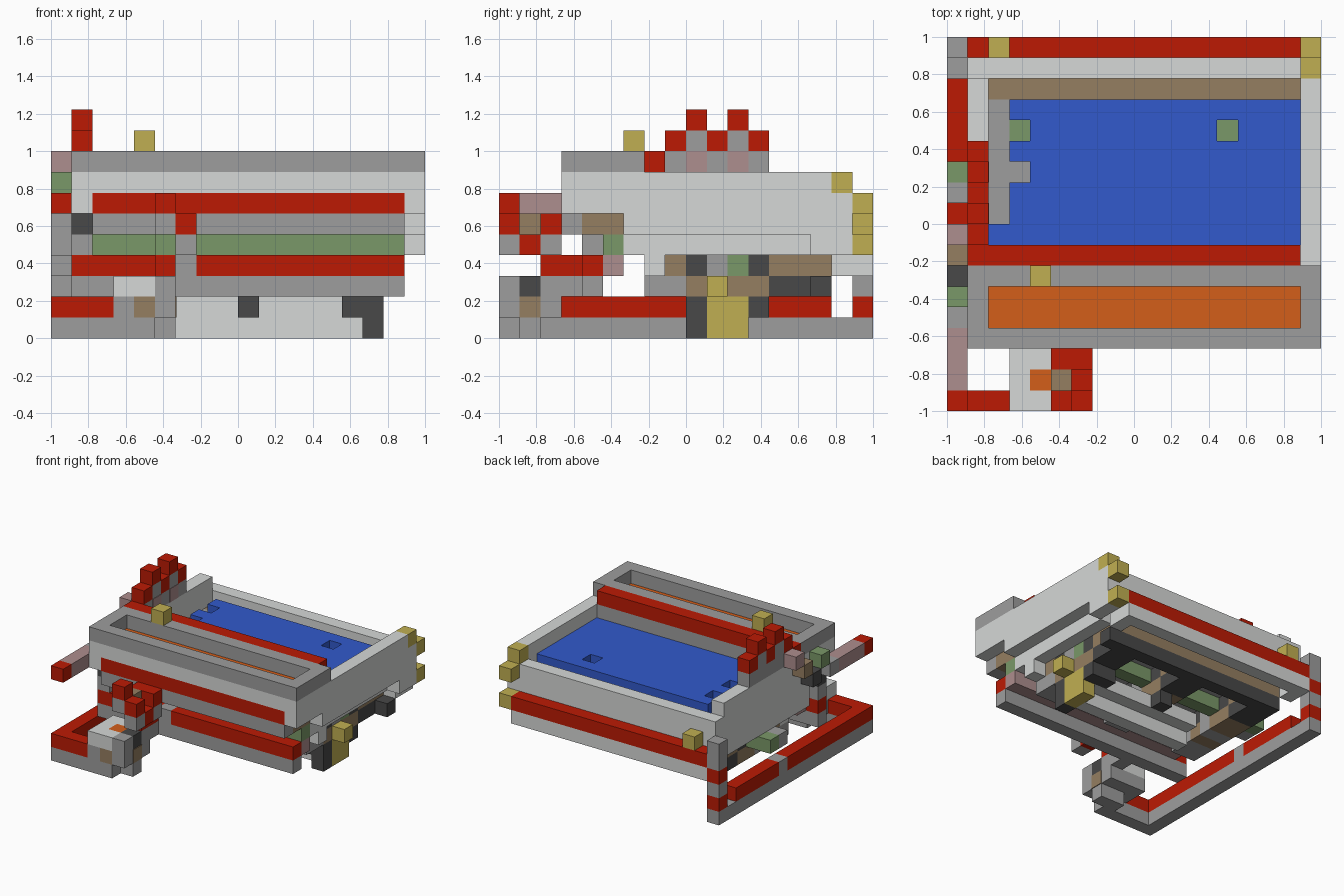
import bpy, bmesh
from mathutils import Vector

start = bpy.data.objects.get("Cube")
if start:
    bpy.data.objects.remove(start)

U = 1 / 9            # edge of one block; the model is 18 blocks wide and deep
HALF = 9


def to_linear(c):
    c /= 255
    return c / 12.92 if c <= 0.04045 else ((c + 0.055) / 1.055) ** 2.4


def material(name, *rgb):
    mat = bpy.data.materials.new(name)
    mat.use_nodes = True
    col = [to_linear(c) for c in rgb] + [1]
    mat.diffuse_color = col
    mat.node_tree.nodes["Principled BSDF"].inputs["Base Color"].default_value = col
    return mat


RED = material("red", 188, 26, 4)
LIGHT = material("light grey", 214, 216, 215)
GREY = material("mid grey", 157, 157, 157)
DARK = material("charcoal", 72, 72, 72)
BLUE = material("blue", 50, 90, 204)
ORANGE = material("orange", 212, 94, 26)
BROWN = material("brown", 149, 126, 97)
GREEN = material("sage green", 122, 152, 104)
YELLOW = material("mustard", 192, 175, 82)
PINK = material("dusty pink", 174, 142, 142)


def finish(bm, name, mat):
    bmesh.ops.recalc_face_normals(bm, faces=bm.faces)
    mesh = bpy.data.meshes.new(name)
    bm.to_mesh(mesh)
    bm.free()
    mesh.materials.append(mat)
    obj = bpy.data.objects.new(name, mesh)
    bpy.context.collection.objects.link(obj)


def box(name, mat, x, y, z):
    """Box in block units; each range is (start, end) or a single block."""
    spans = [(r, r + 1) if isinstance(r, int) else r for r in (x, y, z)]
    bm = bmesh.new()
    bmesh.ops.create_cube(bm, size=1)
    for v in bm.verts:
        p = [a if c < 0 else b for c, (a, b) in zip(v.co, spans)]
        v.co = Vector((p[0] - HALF, p[1] - HALF, p[2])) * U
    finish(bm, name, mat)


def slab(name, mat, x, y, top, holes):
    """One-block-thick plate with square holes cut through it."""
    bm = bmesh.new()
    for i in range(*x):
        for j in range(*y):
            if (i, j) not in holes:
                bm.faces.new([bm.verts.new(Vector((a - HALF, b - HALF, top)) * U)
                              for a, b in ((i, j), (i + 1, j), (i + 1, j + 1), (i, j + 1))])
    bmesh.ops.remove_doubles(bm, verts=bm.verts, dist=U / 10)
    ext = bmesh.ops.extrude_face_region(bm, geom=bm.faces[:], use_keep_orig=True)
    verts = [g for g in ext["geom"] if isinstance(g, bmesh.types.BMVert)]
    bmesh.ops.translate(bm, verts=verts, vec=(0, 0, -U))
    finish(bm, name, mat)


INNER = (2, 17)

# Raised trough at the front
for y in (3, 6):
    box("trough_rim_long", GREY, (1, 18), y, 8)
for x in (1, 17):
    box("trough_rim_end", GREY, x, (4, 6), 8)
    box("trough_cheek", LIGHT, x, (3, 6), (6, 8))
box("trough_bed", ORANGE, INNER, (4, 6), 7)
box("trough_front", LIGHT, INNER, 3, 7)
box("front_stripe", RED, INNER, 3, 6)
box("front_lower_lip", GREY, INNER, 3, 5)
box("trough_underside", BROWN, INNER, (4, 6), 5)
box("trough_back", GREY, INNER, 6, (5, 8))
box("trough_knob", YELLOW, 4, 6, 9)
box("trough_red_ledge", RED, (1, 17), 7, 8)
box("ledge_support", GREY, INNER, 7, (5, 8))

# Side and rear walls of the bed
box("left_wall", LIGHT, 17, (6, 16), (5, 8))
box("left_wall_end", LIGHT, 17, 16, (4, 7))
box("left_wall_foot", LIGHT, 17, 15, 4)
box("left_wall_recess", LIGHT, 16, (6, 15), 4)
box("right_wall", LIGHT, 1, (6, 16), (4, 8))
box("rear_wall", LIGHT, (1, 17), 16, (4, 7))
box("rear_sill", LIGHT, (1, 17), 17, 3)
for x in (1, 16):
    box("rear_sill_end", LIGHT, x, 16, 3)
box("rear_red_bar", RED, (1, 17), 17, 4)
box("rear_knob", YELLOW, 2, 17, 5)
for y, z in ((16, 7), (17, 6), (17, 4)):
    box("corner_lamp", YELLOW, 17, y, z)

# Bed floor and blue surface
side_gap = {(2, j) for j in range(9, 15)}
slab("blue_surface", BLUE, INNER, (8, 15), 7, side_gap | {(3, 13), (3, 11), (13, 13)})
box("floor", GREY, (2, 16), (6, 16), 4)
box("floor_panel", GREY, INNER, (8, 15), 5)
box("rear_gutter", BROWN, INNER, 15, 5)
for x in (3, 13):
    box("hole_bottom", GREEN, (x, x + 1), 13, (5, 6.05))

# Stepped crest on the right wall
box("crest_base", GREY, 1, (8, 13), 8)
for y in (9, 11):
    box("crest_stem", GREY, 1, y, 9)
    box("crest_tip", RED, 1, y, 10)
    box("crest_inset", PINK, (1.95, 2.03), y, (8, 9))
for y in (8, 10, 12):
    box("crest_notch", RED, 1, y, 9)

# Arm reaching forward on the right side
box("arm_tip", RED, 0, 0, 6)
box("arm_rod", PINK, 0, (1, 4), 6)
box("arm_joint", GREY, 0, 4, 6)
box("arm_green_block", GREEN, 0, 5, 7)
box("arm_dark_block", DARK, 0, 6, 6)
box("arm_brown_block", BROWN, 0, 7, 7)
box("arm_pink_block", PINK, 0, 8, 8)

# Front crossbeam with its post
for x in ((1, 6), (7, 17)):
    box("beam_red_top", RED, x, 4, 3)
box("beam_clasp", GREY, 6, 4, 3)
box("beam_base", GREY, (1, 17), 4, 2)
box("beam_green_bar", GREEN, INNER, 5, 4)
box("beam_pink_bar", PINK, INNER, 5, 3)
box("post_grey", GREY, 1, 4, 4)
box("post_dark", DARK, 1, 4, 5)

# Ground rail with its middle and rear posts
box("rail", GREY, 0, (0, 18), 0)
for y in ((0, 10), (11, 16)):
    box("rail_red_top", RED, 0, y, 1)
box("rail_middle_block", GREY, 0, 10, 1)
box("green_bar_stop", GREY, 0, 10, 3)
box("front_rail", GREY, (1, 5), 0, 0)
box("front_rail_red_top", RED, (1, 3), 0, 1)
for z in range(1, 6):
    box("rear_post", RED if z in (1, 3) else GREY, 0, 17, z)

# Small pedestal at the front
box("pedestal_foot", GREY, (4, 6), 1, 0)
box("pedestal_body", GREY, (3, 6), (1, 3), 1)
box("pedestal_front", GREY, 3, 0, 1)
box("pedestal_brown_face", BROWN, 4, 0, 1)
box("pedestal_corner", GREY, 5, 0, 1)
slab("pedestal_top", LIGHT, (3, 5), (0, 3), 3, {(4, 1)})
box("pedestal_button", ORANGE, 4, 1, 2)
for y in (0, 2):
    box("pedestal_side", GREY, 5, y, 2)
box("pedestal_dark_inset", DARK, 5, 1, 2)
box("pedestal_brown_inset", BROWN, (5.95, 6.05), 1, 1)
box("pedestal_link", GREY, 5, 3, 2)

# Blossom above the pedestal
box("blossom_stem", RED, 5, (2, 4), 3)
box("blossom_leaf", GREEN, 5, 2, 4)
for y in (0, 2):
    box("blossom_base", GREY, 6, y, 4)
    box("blossom_petal", RED, 6, y, 5)
box("blossom_front_stem", GREY, 5, 0, 5)
box("blossom_front_petal", RED, 5, 0, 6)
box("blossom_back_petal", RED, 5, 2, 5)
box("blossom_low_petal", RED, 6, 1, 4)
box("blossom_heart", BROWN, 5, 1, 5)

# Undercarriage: a rear bar, an axle and three evenly spaced hangers
box("under_bar", LIGHT, INNER, 7, 3)
box("rear_under_brown", BROWN, (2, 16), 15, 3)
box("rear_under_dark", DARK, (2, 17), 15, 2)
box("green_cross_bar", GREEN, (0, 16), 11, 3)
box("axle_lower", LIGHT, (6, 15), 10, 0)
box("axle_upper", LIGHT, (6, 15), (10, 12), 1)
for x in (2, 8, 14):
    span = (x, x + 2)
    box("hanger_foot", GREY, span, (7, 9), 2)
    box("hanger_brown", BROWN, span, 8, 3)
    for y in (9, 12):
        box("hanger_dark", DARK, span, y, 3)
        box("hanger_pad", BROWN, span, y, 2)
    box("hanger_grey", GREY, span, 10, 3)
    box("hanger_core", BROWN, span, 11, 2)
    box("hanger_middle", GREY, span, 10, 2)
    box("hanger_tail", BROWN, span, (13, 15), 3)
    box("hanger_tail_pad", DARK, span, (13, 15), 2)
box("front_wheel", DARK, 15, 9, (0, 2))
box("rear_wheel", DARK, 15, 12, 1)
for y in (9, 12):
    box("wheel_inner", DARK, 14, y, 1)
    box("axle_clip", DARK, 9, y, 1)
box("hub", YELLOW, 15, (10, 12), (0, 2))
box("hub_cap", YELLOW, 16, 10, 2)
